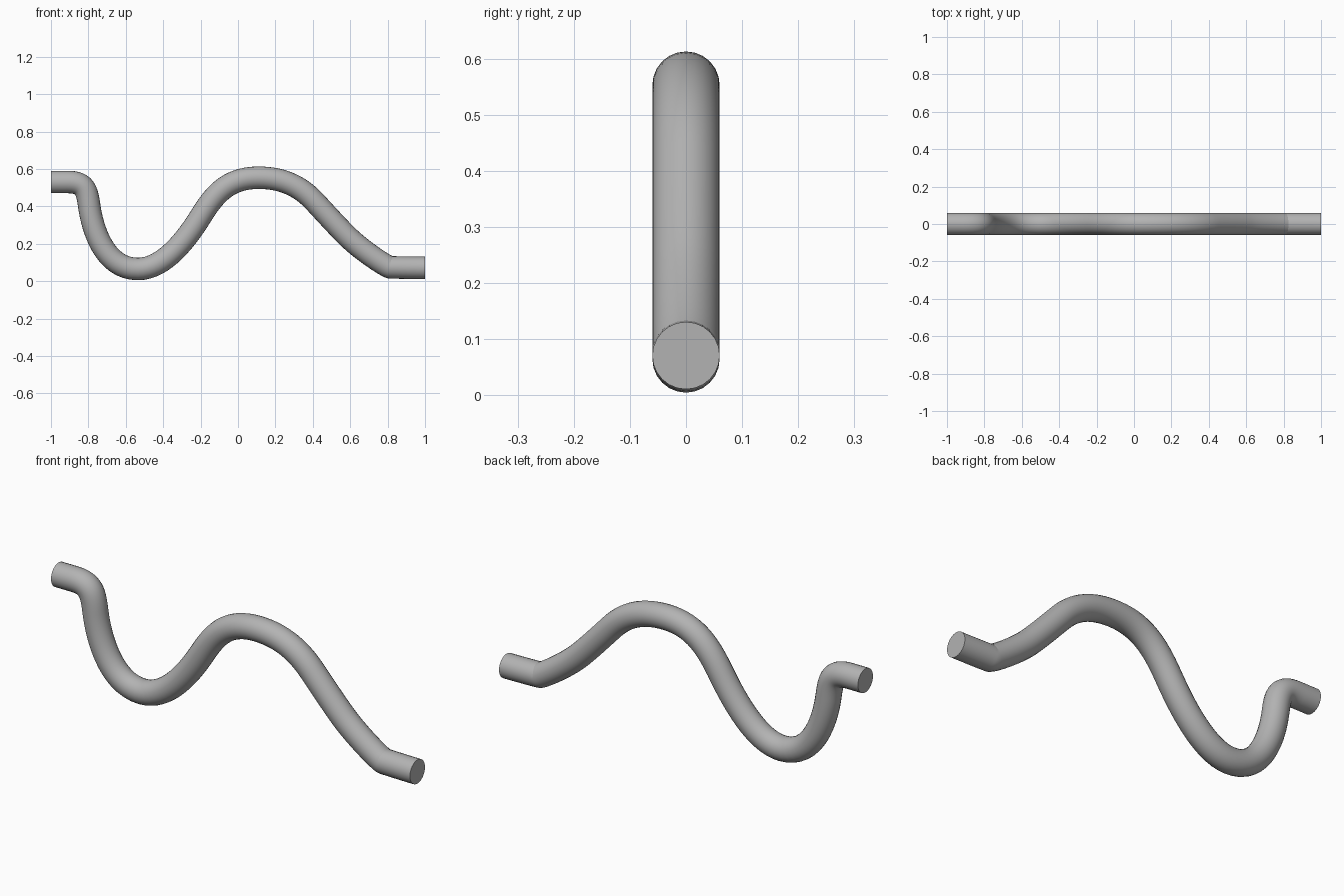
import bpy
from math import radians, cos, sin
from mathutils import Vector

cube = bpy.data.objects.get("Cube")
if cube:
    bpy.data.objects.remove(cube, do_unlink=True)

# Plain grey material
grey = bpy.data.materials.new("grey")
grey.use_nodes = True
colour = (0.45, 0.45, 0.45, 1)
grey.diffuse_color = colour
grey.node_tree.nodes["Principled BSDF"].inputs["Base Color"].default_value = colour

# Centre line: x, z, angle in, angle out, handle in, handle out
path = [
    (-1.0, 0.53, 0, 0, 0.03, 0.03),
    (-0.91, 0.53, 0, 0, 0.03, 0.09),
    (-0.795, 0.40, -82, -82, 0.09, 0.12),
    (-0.535, 0.065, 0, 0, 0.18, 0.14),
    (-0.2, 0.345, 58, 58, 0.14, 0.13),
    (0.11, 0.553, 0, 0, 0.17, 0.14),
    (0.41, 0.425, -47, -47, 0.10, 0.07),
    (0.60, 0.225, -43, -43, 0.07, 0.08),
    (0.81, 0.074, -27, -2, 0.06, 0.03),
    (1.0, 0.071, 0, 0, 0.05, 0.03),
]

curve = bpy.data.curves.new("bent_rod", "CURVE")
curve.dimensions = "3D"
curve.resolution_u = 16
curve.bevel_depth = 0.06
curve.bevel_resolution = 10
curve.use_fill_caps = True
spline = curve.splines.new("BEZIER")
spline.bezier_points.add(len(path) - 1)
for point, (x, z, a_in, a_out, h_in, h_out) in zip(spline.bezier_points, path):
    centre = Vector((x, 0, z))
    point.handle_left_type = point.handle_right_type = "FREE"
    point.co = centre
    point.handle_left = centre - h_in * Vector((cos(radians(a_in)), 0, sin(radians(a_in))))
    point.handle_right = centre + h_out * Vector((cos(radians(a_out)), 0, sin(radians(a_out))))
curve.materials.append(grey)

# Round bent rod with flat ends
rod = bpy.data.objects.new("bent_rod", curve)
bpy.context.collection.objects.link(rod)
bpy.ops.object.select_all(action="DESELECT")
rod.select_set(True)
bpy.context.view_layer.objects.active = rod
bpy.ops.object.convert(target="MESH")
bpy.ops.object.shade_smooth_by_angle(angle=radians(40))
